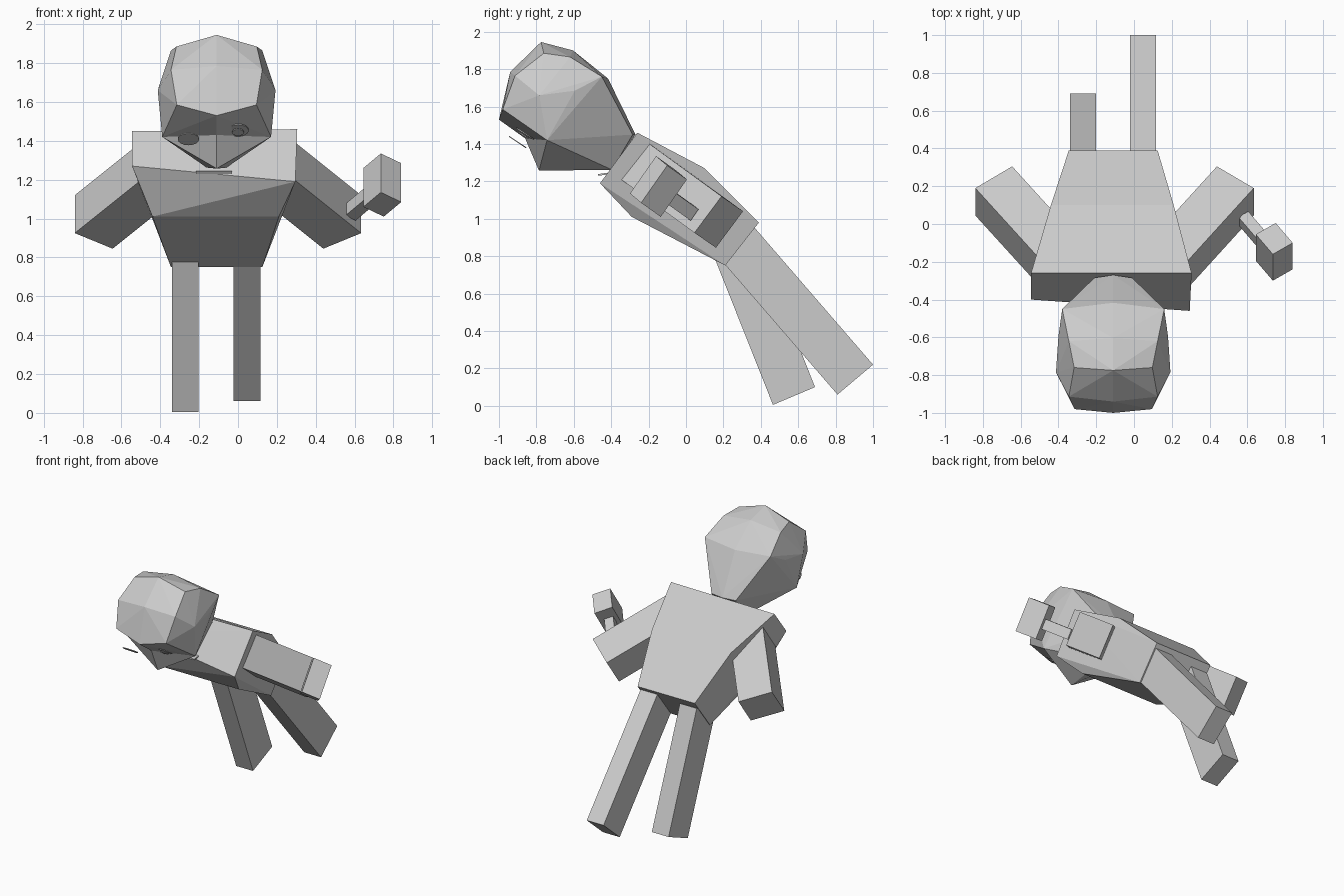
import bpy
import bmesh
from mathutils import Vector

default_cube = bpy.data.objects.get("Cube")
if default_cube:
    bpy.data.objects.remove(default_cube, do_unlink=True)

# Single plain grey for the whole figure
grey = bpy.data.materials.new("plain_grey")
grey.use_nodes = True
grey.diffuse_color = (0.6, 0.6, 0.6, 1)
grey.node_tree.nodes["Principled BSDF"].inputs["Base Color"].default_value = grey.diffuse_color


def finish(name, builder):
    """Turn a bmesh into a flat shaded object."""
    bmesh.ops.recalc_face_normals(builder, faces=builder.faces)
    mesh = bpy.data.meshes.new(name)
    builder.to_mesh(mesh)
    builder.free()
    mesh.materials.append(grey)
    part = bpy.data.objects.new(name, mesh)
    bpy.context.collection.objects.link(part)
    return part


def hull(name, points):
    """Faceted solid wrapped around a few points."""
    builder = bmesh.new()
    for point in points:
        builder.verts.new(point)
    result = bmesh.ops.convex_hull(builder, input=builder.verts)
    loose = set(result["geom_interior"]) | set(result["geom_unused"])
    bmesh.ops.delete(builder, geom=[v for v in loose if isinstance(v, bmesh.types.BMVert)],
                     context="VERTS")
    bmesh.ops.dissolve_limit(builder, angle_limit=0.01, verts=builder.verts, edges=builder.edges)
    return finish(name, builder)


def slab(name, corner, side_a, side_b, side_c):
    """Box given by one corner and three edge vectors."""
    corner, side_a, side_b, side_c = map(Vector, (corner, side_a, side_b, side_c))
    return hull(name, [corner + side_a * i + side_b * j + side_c * k
                       for i in (0, 1) for j in (0, 1) for k in (0, 1)])


def disc(name, centre, normal, radius):
    """Thin round plate."""
    builder = bmesh.new()
    bmesh.ops.create_cone(builder, cap_ends=True, segments=16,
                          radius1=radius, radius2=radius, depth=0.006)
    part = finish(name, builder)
    part.location = centre
    part.rotation_euler = Vector(normal).to_track_quat("Z", "Y").to_euler()
    return part


# Torso: shoulders, waist line and hips
hull("torso", [
    (-0.545, -0.26, 1.45), (0.305, -0.26, 1.46),
    (-0.545, -0.4, 1.27), (0.295, -0.46, 1.19),
    (-0.44, 0.1, 1.27), (0.21, 0.1, 1.27),
    (-0.44, -0.29, 1.01), (0.21, -0.29, 1.01),
    (-0.345, 0.39, 0.98), (0.125, 0.39, 0.98),
    (-0.345, 0.21, 0.75), (0.125, 0.21, 0.75),
])

# Legs trail behind the body
leg_width = (0.138, 0, 0)
slab("right_leg", (-0.34, 0.465, 0.005), leg_width, (0, 0.225, 0.095), (0, -0.33, 0.83))
slab("left_leg", (-0.022, 0.81, 0.06), leg_width, (0, 0.19, 0.16), (0, -0.64, 0.74))

# Arms, mirrored about the body's middle
middle = -0.103
for name, side in (("right_arm", -1), ("left_arm", 1)):
    slab(name, (middle + side * 0.737, 0.045, 0.925),
         (0, 0.145, 0.195), (-side * 0.195, 0.115, -0.08),
         (-side * 0.38, -0.418, 0.304))

# Mallet beside the left hand
tall = Vector((0, 0.14, 0.2))
deep = Vector((-0.09, 0.105, -0.075))
wide = Vector((-0.105, -0.06, 0.05))
slab("mallet_head", (0.84, -0.24, 1.085), tall, deep, wide)
slab("mallet_handle", (0.605, 0.025, 0.99), tall * 0.3, wide * 0.5, deep * -1.3)


# Head: middle profile points plus mirrored side points
head_x = -0.11


def head_points(centre_line, side_points):
    points = [(head_x, y, z) for y, z in centre_line]
    for x, y, z in side_points:
        points += [(head_x + x, y, z), (head_x - x, y, z)]
    return points


jaw = (0.28, -0.743, 1.42)
neck_sides = [(0.1, -0.285, 1.45), (0.05, -0.396, 1.262)]
face_middle = (-0.86, 1.43)
neck_back = (-0.27, 1.45)
hull("head", head_points(
    [(-1, 1.53), (-0.94, 1.785), (-0.775, 1.945), (-0.604, 1.9),
     (-0.417, 1.75), neck_back, face_middle],
    [(0.205, -0.98, 1.585), (0.235, -0.914, 1.765), (0.207, -0.76, 1.885),
     (0.235, -0.62, 1.865), (0.27, -0.45, 1.76), (0.303, -0.785, 1.66),
     (0.29, -0.594, 1.685), jaw] + neck_sides))
hull("jaw", head_points([(-0.786, 1.257), neck_back, face_middle], [jaw] + neck_sides))

# Eyes and mouth
eye_facing = (0, -0.55, -0.83)
disc("right_eye", (-0.255, -0.9, 1.41), eye_facing, 0.055)
disc("left_eye", (0, -0.86, 1.455), eye_facing, 0.055)
disc("left_pupil", (0, -0.866, 1.445), eye_facing, 0.03)
slab("mouth", (-0.215, -0.47, 1.23), (0.185, 0, 0), (0, 0.06, 0.008), (0, 0, 0.009))
